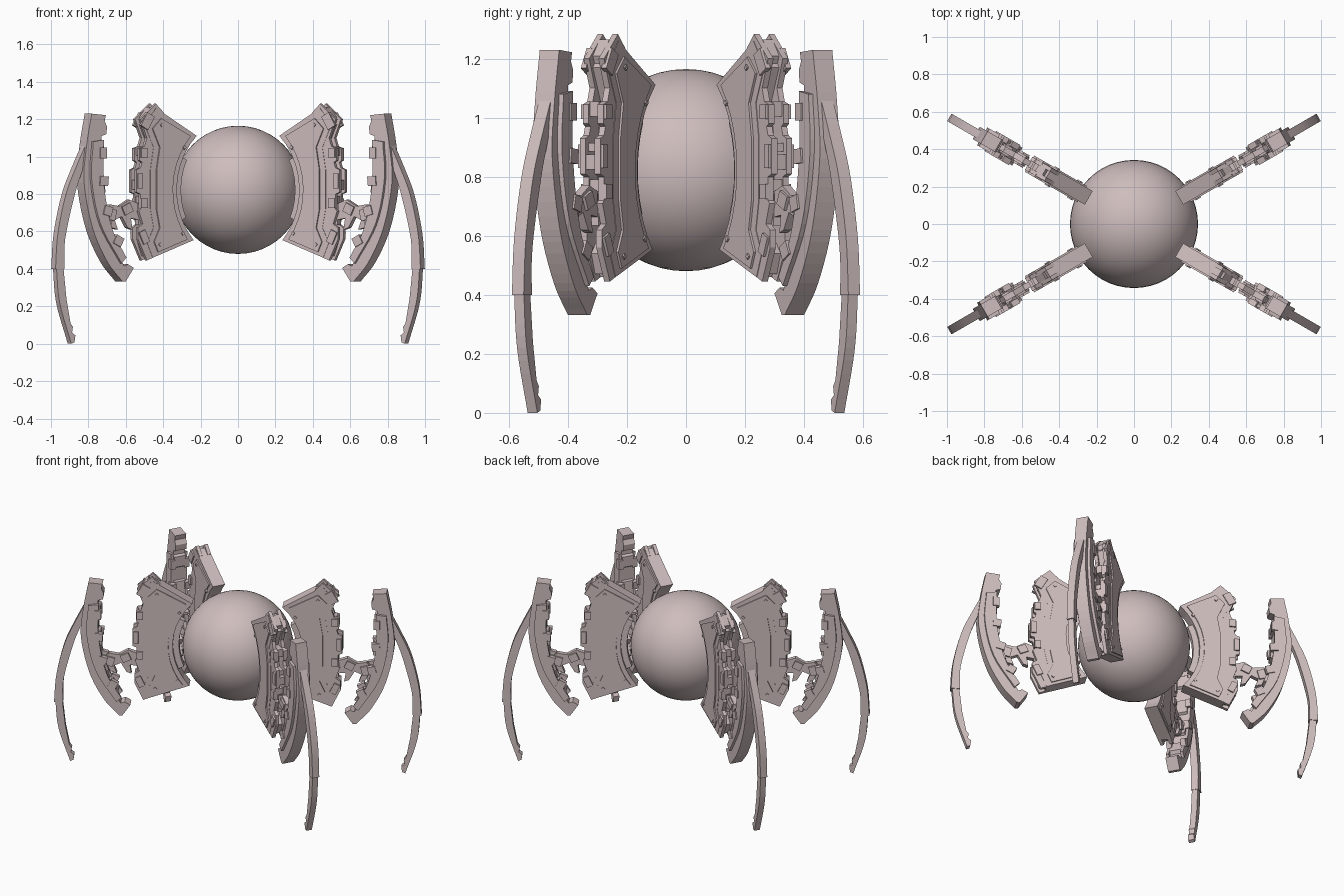
import bpy, bmesh, math
from mathutils import Matrix, Vector

metal = bpy.data.materials.new("pinkish grey")
metal.diffuse_color = (0.62, 0.51, 0.51, 1)
CZ = 0.8225                                  # sphere centre height
ARMS = [math.radians(a) for a in (30, 150, 210, 330)]


def finish(name, bm, matrix=None):
    bmesh.ops.recalc_face_normals(bm, faces=bm.faces)
    me = bpy.data.meshes.new(name)
    bm.to_mesh(me)
    bm.free()
    me.materials.append(metal)
    ob = bpy.data.objects.new(name, me)
    bpy.context.collection.objects.link(ob)
    if matrix:
        ob.matrix_world = matrix
    return ob


def arms(name, pieces):
    """Each piece is (profile in radius/height, t0, t1); repeated on the four arms."""
    for i, a in enumerate(ARMS):
        bm = bmesh.new()
        flip = 1 if i % 2 == 0 else -1
        for prof, t0, t1 in pieces:
            face = bm.faces.new([bm.verts.new((r, flip * t0, z)) for r, z in prof])
            ext = bmesh.ops.extrude_face_region(bm, geom=[face])["geom"]
            vs = [v for v in ext if isinstance(v, bmesh.types.BMVert)]
            bmesh.ops.translate(bm, vec=(0, flip * (t1 - t0), 0), verts=vs)
        finish(f"{name}_{i + 1}", bm, Matrix.Rotation(a, 4, 'Z'))


def both(prof, t0, t1):
    return [(prof, t0, t1), (prof, -t1, -t0)]


def box(r, z, w, h, tilt=0):
    c, s = math.cos(math.radians(tilt)), math.sin(math.radians(tilt))
    return [(r + x * c - y * s, z + x * s + y * c)
            for x, y in ((-w / 2, -h / 2), (w / 2, -h / 2), (w / 2, h / 2), (-w / 2, h / 2))]


def arc(rad, a0, a1, n=10):
    return [(rad * math.cos(math.radians(a0 + (a1 - a0) * k / n)),
             CZ + rad * math.sin(math.radians(a0 + (a1 - a0) * k / n))) for k in range(n + 1)]


def curve(points, n=5):
    """Smooth curve through the given points."""
    p = [Vector(q) for q in points]
    p = [2 * p[0] - p[1]] + p + [2 * p[-1] - p[-2]]
    out = []
    for i in range(1, len(p) - 2):
        a, b, c, d = p[i - 1:i + 3]
        for k in range(n):
            t = k / n
            out.append(0.5 * (2 * b + (c - a) * t + (2 * a - 5 * b + 4 * c - d) * t * t
                              + (3 * b - a - 3 * c + d) * t ** 3))
    return [tuple(q) for q in out + [p[-2]]]


# Central sphere
bm = bmesh.new()
bmesh.ops.create_uvsphere(bm, u_segments=48, v_segments=24, radius=0.3425)
for f in bm.faces:
    f.smooth = True
finish("central_sphere", bm, Matrix.Translation((0, 0, CZ)))

# Inner bracket: plate hugging the sphere, with raised side panels
body = arc(0.402, -42, 46) + [(0.53, 1.26), (0.60, 1.17), (0.545, 1.05), (0.565, 0.93),
                              (0.565, 0.72), (0.545, 0.62), (0.585, 0.54), (0.55, 0.46)]
panel = arc(0.43, -38, 42) + [(0.50, 1.205), (0.555, 1.15), (0.51, 1.05), (0.53, 0.93),
                              (0.53, 0.72), (0.51, 0.62), (0.545, 0.545), (0.52, 0.49)]
lip = arc(0.365, -24, 26, 6) + arc(0.41, 26, -24, 6)
arms("inner_bracket", [(body, -0.042, 0.042), (lip, -0.022, 0.022)] + both(panel, 0.042, 0.05))

# Stepped twin rails along the outer edge of the bracket
rail = [(0.48, 1.235), (0.53, 1.283), (0.625, 1.20), (0.585, 1.10), (0.60, 1.055), (0.63, 1.045),
        (0.63, 0.98), (0.615, 0.97), (0.625, 0.94), (0.65, 0.93), (0.65, 0.81), (0.625, 0.80),
        (0.625, 0.72), (0.635, 0.71), (0.61, 0.64), (0.64, 0.62), (0.64, 0.56), (0.585, 0.445),
        (0.51, 0.475), (0.54, 0.56), (0.50, 0.64), (0.52, 0.74), (0.52, 0.92), (0.50, 1.05),
        (0.55, 1.16)]
end_caps = [([(0.53, 1.22), (0.555, 1.265), (0.60, 1.21), (0.57, 1.14)], -0.02, 0.02),
            ([(0.53, 0.48), (0.585, 0.47), (0.61, 0.54), (0.56, 0.60)], -0.02, 0.02)]
arms("edge_rail", both(rail, 0.018, 0.04) + end_caps)

# Small machinery blocks in the channel and on the rails
bits = [(box(0.585, z, w, h), -0.018, 0.018)
        for z, w, h in ((1.03, 0.07, 0.05), (0.90, 0.09, 0.03), (0.85, 0.12, 0.05),
                        (0.77, 0.07, 0.04), (0.66, 0.08, 0.05))]
for r, z, w, h, tilt in ((0.585, 1.19, 0.05, 0.08, 30), (0.605, 1.02, 0.04, 0.05, 0),
                         (0.63, 0.87, 0.03, 0.08, 0), (0.605, 0.75, 0.04, 0.05, 0),
                         (0.605, 0.57, 0.04, 0.07, -25)):
    bits += both(box(r, z, w, h, tilt), 0.03, 0.05)
for r, z in ((0.36, 1.05), (0.37, 0.59), (0.50, 1.17), (0.51, 0.53)):
    bits += both(box(r, z, 0.015, 0.015, 45), 0.04, 0.056)
arms("edge_blocks", bits)

# Linkage from bracket to forearm
link = [(0.60, 0.66), (0.63, 0.71), (0.625, 0.75), (0.68, 0.77), (0.74, 0.735), (0.80, 0.745),
        (0.83, 0.70), (0.79, 0.62), (0.75, 0.61), (0.77, 0.66), (0.725, 0.68), (0.69, 0.62),
        (0.66, 0.61), (0.67, 0.67)]
arms("linkage", [(link, -0.016, 0.016)] + both(box(0.695, 0.72, 0.055, 0.05, -25), 0.016, 0.027)
     + both(box(0.79, 0.69, 0.045, 0.06, 15), 0.016, 0.027))

# Forearm: curved beam with notched inner edge and raised side plates
outer = curve([(0.925, 1.23), (0.958, 1.05), (0.972, 0.86), (0.92, 0.62), (0.83, 0.44), (0.735, 0.332)])
inner = [(0.715, 0.332), (0.665, 0.405), (0.70, 0.425), (0.725, 0.415), (0.755, 0.47), (0.74, 0.49),
         (0.775, 0.56), (0.80, 0.56), (0.815, 0.63), (0.80, 0.64), (0.825, 0.71), (0.845, 0.71),
         (0.855, 0.80), (0.84, 0.81), (0.85, 0.90), (0.865, 0.905), (0.865, 0.99), (0.85, 1.0),
         (0.85, 1.07), (0.865, 1.08), (0.865, 1.11), (0.835, 1.12), (0.83, 1.16), (0.845, 1.19)]
arms("forearm", [(outer + inner + [(0.838, 1.222)], -0.038, 0.038)])

plate_out = curve([(0.925, 1.08), (0.935, 0.88), (0.88, 0.64), (0.75, 0.43)])
plate_in = curve([(0.72, 0.46), (0.81, 0.62), (0.86, 0.86), (0.86, 1.09)])
side = both(plate_out + plate_in, 0.038, 0.055)
for r, z, w, h, tilt in ((0.865, 1.02, 0.04, 0.06, 0), (0.86, 0.87, 0.05, 0.05, 5),
                         (0.835, 0.71, 0.05, 0.05, 15), (0.77, 0.55, 0.05, 0.05, 28)):
    side += both(box(r, z, w, h, tilt), 0.03, 0.062)
arms("forearm_side_plate", side)

# Outer leg: long thin blade, slimmer below the joint
up_out = curve([(0.94, 1.09), (1.01, 0.95), (1.075, 0.80), (1.125, 0.59), (1.14, 0.40)])
up_in = curve([(1.085, 0.40), (1.08, 0.56), (1.02, 0.80), (0.965, 0.95), (0.935, 1.05)])
low_out = curve([(1.133, 0.42), (1.112, 0.22), (1.04, 0.0)])
low_in = [(1.075, 0.015), (1.015, 0.045), (1.035, 0.06), (1.03, 0.09), (1.045, 0.11),
          (1.07, 0.24), (1.09, 0.42)]
low_in[0] = (1.02, 0.008)
arms("outer_leg", [(up_out + up_in, -0.023, 0.023), (low_out + low_in, -0.019, 0.019)])
